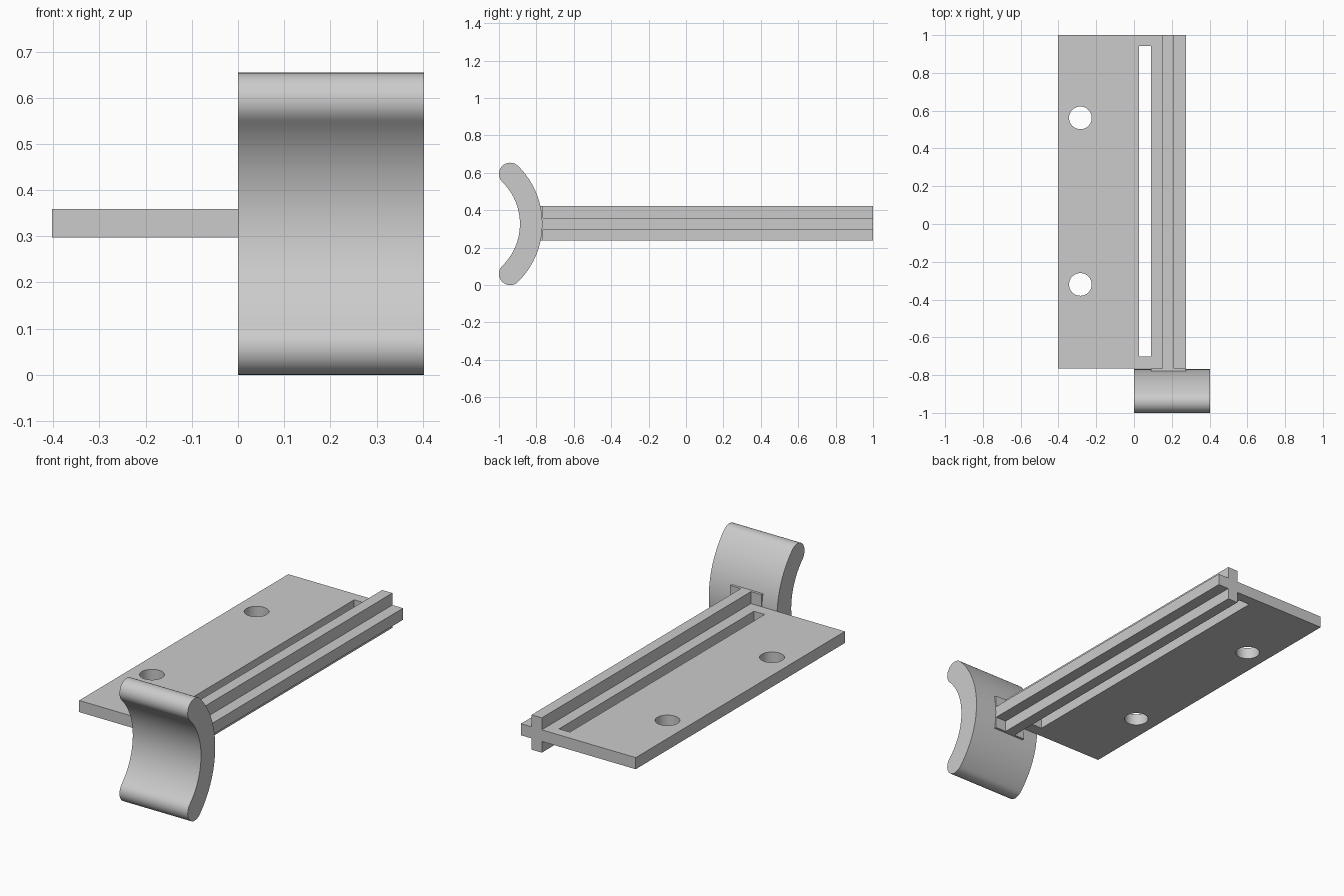
import bpy, bmesh, math

cube = bpy.data.objects.get("Cube")
if cube:
    bpy.data.objects.remove(cube, do_unlink=True)

grey = bpy.data.materials.new("light grey")
grey.use_nodes = True
colour = (0.6, 0.6, 0.6, 1)
grey.diffuse_color = colour
grey.node_tree.nodes["Principled BSDF"].inputs["Base Color"].default_value = colour


def finish(name, bm):
    bmesh.ops.recalc_face_normals(bm, faces=bm.faces)
    mesh = bpy.data.meshes.new(name)
    bm.to_mesh(mesh)
    bm.free()
    mesh.materials.append(grey)
    obj = bpy.data.objects.new(name, mesh)
    bpy.context.collection.objects.link(obj)
    return obj


def box(name, x, y, z):
    bm = bmesh.new()
    bmesh.ops.create_cube(bm, size=1)
    for v in bm.verts:
        for i, (lo, hi) in enumerate((x, y, z)):
            v.co[i] = lo if v.co[i] < 0 else hi
    return finish(name, bm)


def cylinder(name, x, y, z, radius):
    bm = bmesh.new()
    bmesh.ops.create_cone(bm, cap_ends=True, segments=48, radius1=radius,
                          radius2=radius, depth=0.3)
    bmesh.ops.translate(bm, verts=bm.verts, vec=(x, y, z))
    return finish(name, bm)


def smooth(obj):
    bpy.ops.object.select_all(action='DESELECT')
    obj.select_set(True)
    bpy.context.view_layer.objects.active = obj
    bpy.ops.object.shade_smooth_by_angle(angle=math.radians(30))


MID = 0.327          # height of the plate's centre
FRONT, BACK = -0.765, 1.0
BOTTOM, TOP = 0.297, 0.359

# Mounting plate with a long slot and two screw holes
plate = box("mounting_plate", (-0.403, 0.275), (FRONT, BACK), (BOTTOM, TOP))
cutters = [box("slot_cutter", (0.026, 0.09), (-0.702, 0.943), (0.2, 0.45))]
for hole_y in (0.562, -0.32):
    cutters.append(cylinder("hole_cutter", -0.284, hole_y, MID, 0.06))
bpy.context.view_layer.objects.active = plate
for cutter in cutters:
    cutter.hide_render = True
    mod = plate.modifiers.new("cut", 'BOOLEAN')
    mod.operation = 'DIFFERENCE'
    mod.solver = 'EXACT'
    mod.object = cutter
    bpy.ops.object.modifier_apply(modifier=mod.name)
for cutter in cutters:
    bpy.data.objects.remove(cutter, do_unlink=True)
smooth(plate)

# Ribs above and below the plate
box("upper_rib", (0.152, 0.212), (FRONT, BACK), (TOP, 0.423))
box("lower_rib", (0.152, 0.212), (FRONT, BACK), (0.237, BOTTOM))

# Pad joining the rail to the curved pusher
box("joining_pad", (0.09, 0.275), (-0.8, FRONT), (0.237, 0.423))

# Curved pusher: a round-ended arc swept along x
CY, RADIUS, HALF = -1.202, 0.374, 0.06
SPAN = math.radians(45.6)


def polar(angle, r):
    return CY + r * math.cos(angle), MID + r * math.sin(angle)


profile = []
steps, cap = 40, 16
for i in range(steps + 1):
    profile.append(polar(-SPAN + 2 * SPAN * i / steps, RADIUS + HALF))
ey, ez = polar(SPAN, RADIUS)
for i in range(1, cap):
    a = SPAN + math.pi * i / cap
    profile.append((ey + HALF * math.cos(a), ez + HALF * math.sin(a)))
for i in range(steps + 1):
    profile.append(polar(SPAN - 2 * SPAN * i / steps, RADIUS - HALF))
ey, ez = polar(-SPAN, RADIUS)
for i in range(1, cap):
    a = math.pi - SPAN + math.pi * i / cap
    profile.append((ey + HALF * math.cos(a), ez + HALF * math.sin(a)))

bm = bmesh.new()
face = bm.faces.new([bm.verts.new((0, y, z)) for y, z in profile])
swept = bmesh.ops.extrude_face_region(bm, geom=[face])["geom"]
bmesh.ops.translate(bm, vec=(0.403, 0, 0),
                    verts=[g for g in swept if isinstance(g, bmesh.types.BMVert)])
# restore the starting cap if the sweep consumed it
bmesh.ops.holes_fill(bm, edges=[e for e in bm.edges if e.is_boundary], sides=0)
smooth(finish("curved_pusher", bm))
